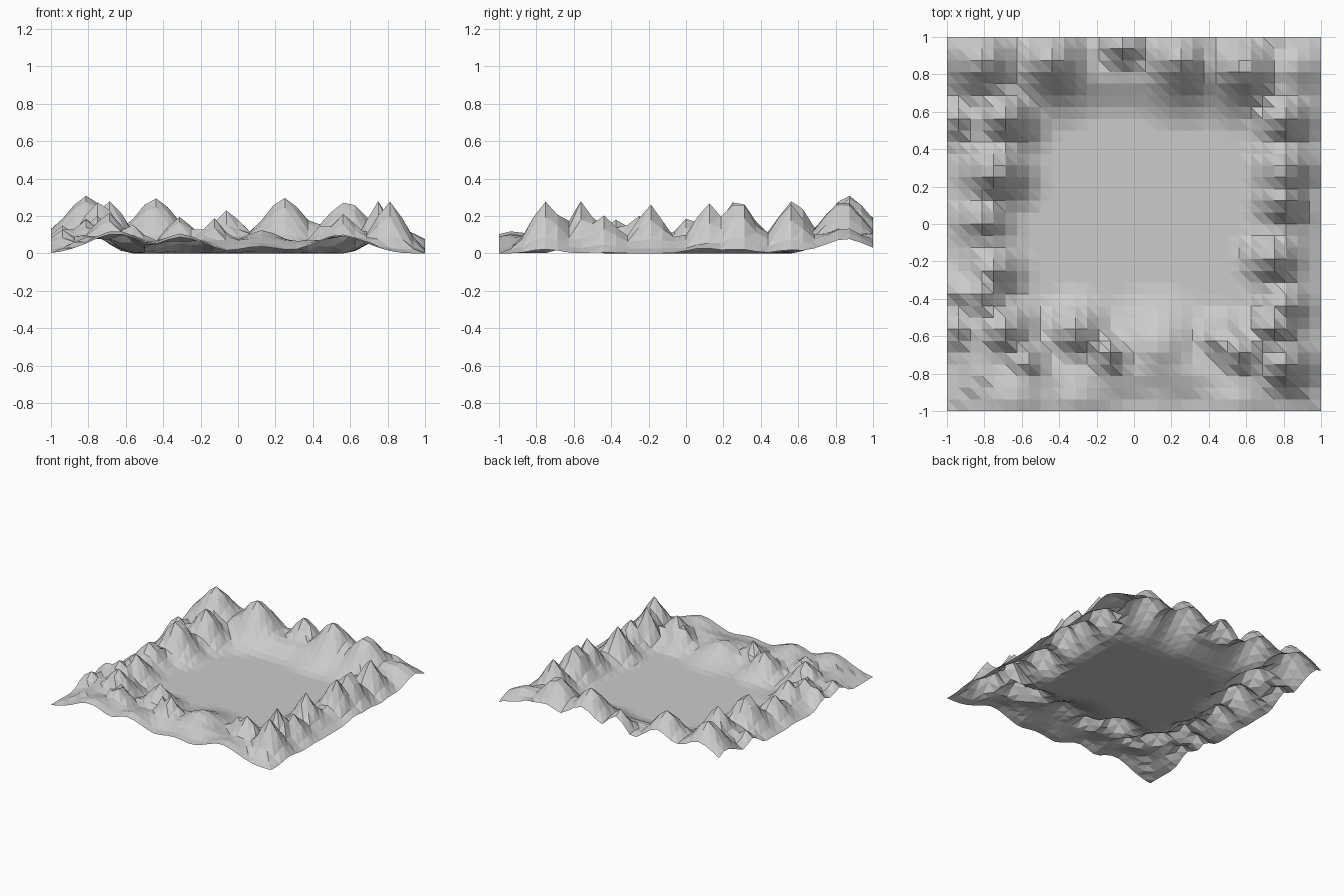
import bpy
import bmesh
import math
from mathutils import Vector, noise

N = 32              # grid cells per side
STEP = 2.0 / N

# Peaks along each side of the valley: x, y, height, radius
BACK = [(-.81, .87, .31, .19), (-.95, .93, .14, .15), (-.44, .88, .29, .19),
        (-.06, .95, .235, .13), (.25, .88, .29, .19), (.58, .84, .29, .18),
        (.85, .85, .14, .18), (-.62, 1, .1, .15), (.73, 1, .11, .15)]
LEFT = [(-.69, .57, .28, .14), (-.94, .56, .15, .11), (-.74, .28, .29, .14),
        (-.81, .02, .19, .12), (-.75, -.25, .2, .12), (-.93, -.37, .13, .1),
        (-.81, -.38, .18, .12), (-.94, -.56, .13, .11)]
FRONT = [(-.69, -.57, .22, .13), (-.57, -.72, .17, .11), (-.31, -.58, .2, .13),
         (-.13, -.7, .19, .1), (.13, -.66, .13, .2), (.46, -.62, .16, .11),
         (.57, -.69, .21, .12), (-.65, -.93, .13, .21), (-.3, -.93, .11, .19),
         (.55, -.94, .11, .21), (.12, -.95, .05, .2)]
RIGHT = [(.81, .56, .255, .12), (.81, .28, .285, .12), (.8, .12, .27, .11),
         (.75, -.19, .265, .11), (.81, -.44, .2, .11), (.75, -.56, .28, .1),
         (.81, -.75, .28, .12), (.97, .85, .08, .15), (.97, .1, .04, .15)]
PEAKS = BACK + LEFT + FRONT + RIGHT


def height(x, y):
    # Low continuous ridge around the square valley
    m = max(abs(x), abs(y))
    crest = .075 if -y > abs(x) else .09
    width = .15 if m < .8 else .14
    total = (crest * math.exp(-((m - .8) / width) ** 2)) ** 4
    # Peaks blended over the ridge
    for px, py, h, r in PEAKS:
        d = math.hypot(x - px, y - py) / r
        total += (h * math.exp(-d ** 1.7)) ** 4
    z = total ** .25
    z *= 1 + .06 * noise.noise(Vector((x * 7, y * 7, 3.1)))
    # Keep the valley floor level
    return max(0.0, z - .012 * (1 - min(1, z / .2)))


# Terrain sheet, triangulated in one diagonal direction
bm = bmesh.new()
grid = [[bm.verts.new((-1 + i * STEP, -1 + j * STEP,
                       height(-1 + i * STEP, -1 + j * STEP)))
         for j in range(N + 1)] for i in range(N + 1)]
for i in range(N):
    for j in range(N):
        a, b = grid[i][j], grid[i + 1][j]
        c, d = grid[i + 1][j + 1], grid[i][j + 1]
        bm.faces.new((a, b, d))
        bm.faces.new((b, c, d))
mesh = bpy.data.meshes.new("mountain_valley")
bm.to_mesh(mesh)
bm.free()
obj = bpy.data.objects.new("mountain_valley", mesh)
bpy.context.collection.objects.link(obj)
